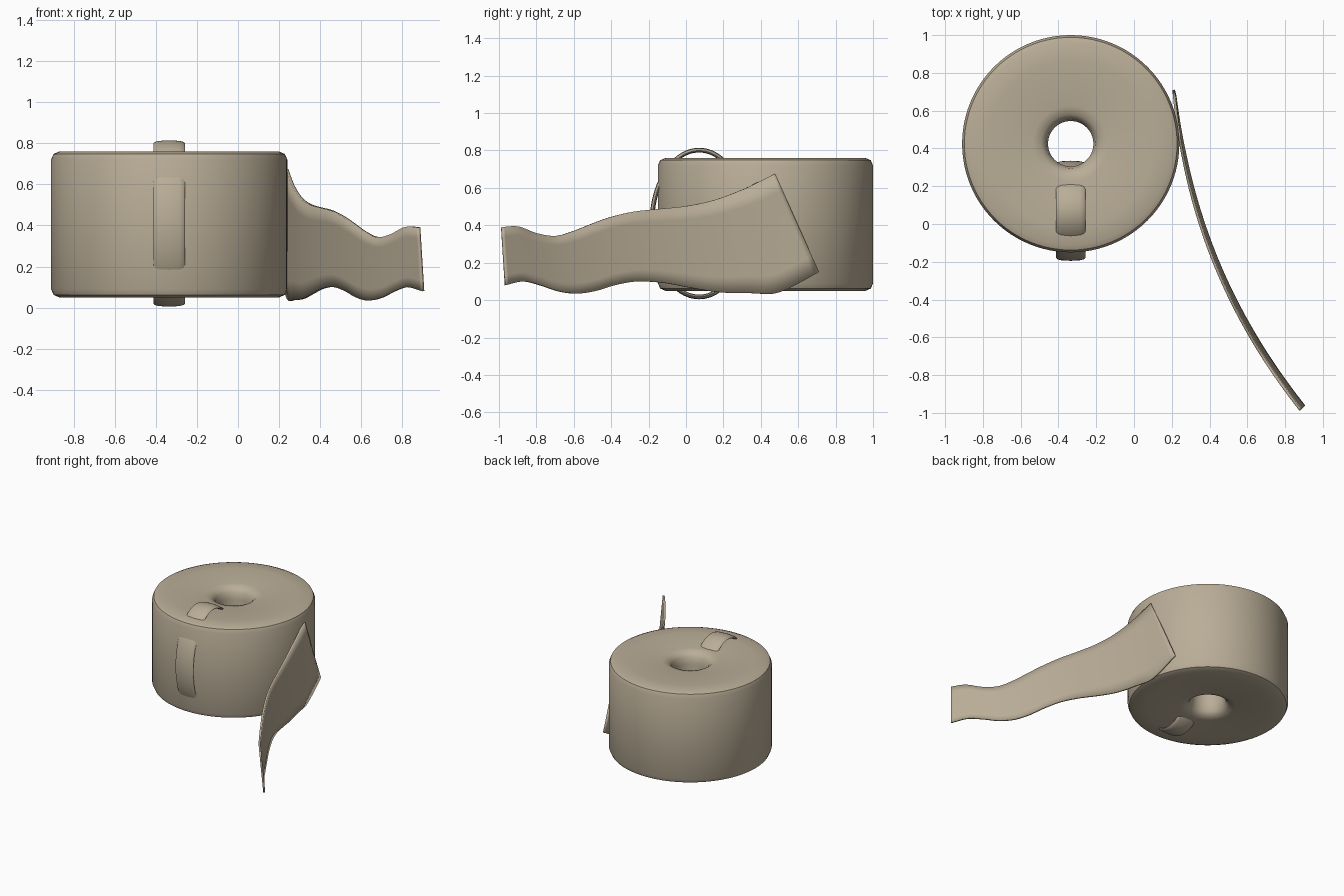
import bpy, bmesh, math
from mathutils import Vector

cube = bpy.data.objects.get("Cube")
if cube:
    bpy.data.objects.remove(cube, do_unlink=True)

# One plain clay colour
tan = bpy.data.materials.new("tan_clay")
tan.use_nodes = True
colour = (0.49, 0.42, 0.31, 1)
tan.diffuse_color = colour
tan.node_tree.nodes["Principled BSDF"].inputs["Base Color"].default_value = colour

CX, CY, CZ = -0.335, 0.425, 0.405


def add_grid(name, rows, wrap=False):
    """Skin a list of point rows; wrap closes the surface both ways."""
    bm = bmesh.new()
    grid = [[bm.verts.new(p) for p in row] for row in rows]
    n, m = len(grid), len(grid[0])
    for i in range(n if wrap else n - 1):
        for j in range(m if wrap else m - 1):
            a, b = grid[i], grid[(i + 1) % n]
            k = (j + 1) % m
            bm.faces.new((a[j], a[k], b[k], b[j]))
    bmesh.ops.recalc_face_normals(bm, faces=bm.faces)
    mesh = bpy.data.meshes.new(name)
    bm.to_mesh(mesh)
    bm.free()
    mesh.materials.append(tan)
    obj = bpy.data.objects.new(name, mesh)
    bpy.context.collection.objects.link(obj)
    bpy.ops.object.select_all(action='DESELECT')
    obj.select_set(True)
    bpy.context.view_layer.objects.active = obj
    bpy.ops.object.shade_smooth_by_angle(angle=math.radians(40))
    return obj


def angles(count):
    return [math.tau * i / count for i in range(count)]


# Roll: thick disc with a flared hole and rounded rim
upper = [(0.12, 0.26), (0.13, 0.31), (0.155, 0.338), (0.2, 0.348), (0.44, 0.355),
         (0.535, 0.355), (0.563, 0.343), (0.575, 0.315)]
profile = upper + [(r, -z) for r, z in reversed(upper)]
add_grid("roll", [[(CX + r * math.cos(a), CY + r * math.sin(a), CZ + z)
                   for r, z in profile] for a in angles(96)], wrap=True)

# Loop: oval band passing through the hole and round the wall
half = [(0, 0), (0.05, -0.003), (0.07, -0.008), (0.077, -0.015), (0.07, -0.022), (0, -0.025)]
section = half + [(-x, d) for x, d in reversed(half[1:-1])]
add_grid("loop_band", [[(CX + x, 0.07 + (0.265 + d) * math.cos(a), CZ + 0.0045 + (0.405 + d) * math.sin(a))
                        for x, d in section] for a in angles(96)], wrap=True)

# Ribbon: upper edge (y, z) and lower edge (y, z) at each station
stations = [
    (0.475, 0.675, 0.71, 0.15), (0.38, 0.628, 0.5, 0.042), (0.3, 0.59, 0.35, 0.037),
    (0.15, 0.535, 0.18, 0.042), (0, 0.503, 0.03, 0.065), (-0.15, 0.487, -0.12, 0.092),
    (-0.28, 0.473, -0.26, 0.1), (-0.4, 0.445, -0.38, 0.08), (-0.5, 0.41, -0.48, 0.05),
    (-0.6, 0.37, -0.58, 0.035), (-0.7, 0.343, -0.68, 0.047), (-0.8, 0.357, -0.78, 0.08),
    (-0.9, 0.393, -0.87, 0.1), (-0.985, 0.39, -0.965, 0.08)]


def smooth_path(points, steps):
    """Interpolate the stations with a Catmull-Rom spline."""
    pts = [Vector(p) for p in points]
    last = len(pts) - 1
    out = []
    for i in range(last):
        p0, p1, p2, p3 = pts[max(i - 1, 0)], pts[i], pts[i + 1], pts[min(i + 2, last)]
        for s in range(steps):
            t = s / steps
            out.append(p1 + ((p2 - p0) * t + (p0 * 2 - p1 * 5 + p2 * 4 - p3) * t ** 2
                             + (p1 * 3 - p0 - p2 * 3 + p3) * t ** 3) / 2)
    return out + [pts[-1]]


def sweep_x(y):
    """Outward curve of the ribbon as it leaves the roll."""
    u = 0.71 - y
    return 0.21 + u * (0.09 + 0.13 * u + 0.03 * u * u)


rows = []
path = smooth_path(stations, 5)
for i, (yt, zt, yb, zb) in enumerate(path):
    lean = 0.035 * math.sqrt(i / (len(path) - 1))
    row = []
    for j in range(7):
        f = j / 6
        y = yt + (yb - yt) * f
        row.append((sweep_x(y) + lean * f, y, zt + (zb - zt) * f))
    rows.append(row)
ribbon = add_grid("ribbon_tail", rows)
solid = ribbon.modifiers.new("thickness", 'SOLIDIFY')
solid.thickness = 0.014
solid.offset = 0
